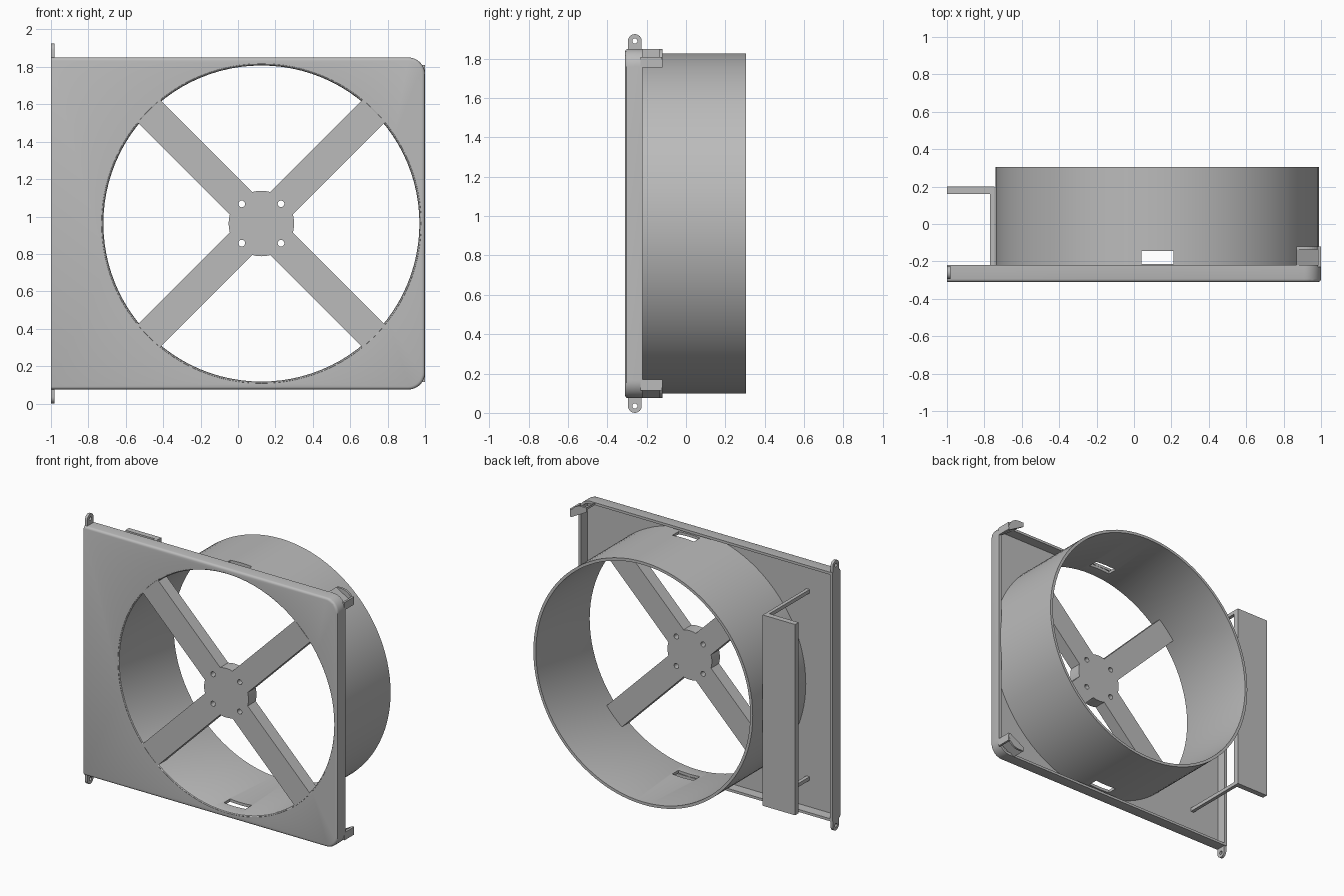
import bpy, bmesh
from math import sin, cos, pi, radians, asin, sqrt
from mathutils import Vector

old = bpy.data.objects.get("Cube")
if old:
    bpy.data.objects.remove(old)

grey = bpy.data.materials.new("plain grey")
grey.use_nodes = True
colour = (0.5, 0.5, 0.5, 1)
grey.diffuse_color = colour
grey.node_tree.nodes["Principled BSDF"].inputs["Base Color"].default_value = colour

MID = 0.9625            # height of the centre line
HALF = 0.8875           # half height of the face plate
RING_X = 0.125          # sideways offset of the duct
FRONT, LIP = -0.31, -0.22
WALL = 0.018


def finish(name, bm):
    bmesh.ops.recalc_face_normals(bm, faces=bm.faces)
    mesh = bpy.data.meshes.new(name)
    bm.to_mesh(mesh)
    bm.free()
    mesh.materials.append(grey)
    obj = bpy.data.objects.new(name, mesh)
    bpy.context.collection.objects.link(obj)
    return obj


def prism(name, points, start, end, axis="y"):
    """Extrude an outline: (x, z) along y, or (y, z) along x."""
    bm = bmesh.new()
    place = (lambda p: (p[0], start, p[1])) if axis == "y" else (lambda p: (start, p[0], p[1]))
    face = bm.faces.new([bm.verts.new(place(p)) for p in points])
    moved = bmesh.ops.extrude_face_region(bm, geom=[face])["geom"]
    shift = Vector((0, end - start, 0)) if axis == "y" else Vector((end - start, 0, 0))
    bmesh.ops.translate(bm, vec=shift, verts=[v for v in moved if isinstance(v, bmesh.types.BMVert)])
    return finish(name, bm)


def box(name, x0, x1, y0, y1, z0, z1):
    return prism(name, [(x0, z0), (x1, z0), (x1, z1), (x0, z1)], y0, y1)


def arc(cx, cz, r, a0, a1, n):
    steps = [radians(a0 + (a1 - a0) * i / n) for i in range(n + 1)]
    return [(cx + r * cos(a), cz + r * sin(a)) for a in steps]


def disc(cx, cz, r, n):
    return arc(cx, cz, r, 0, 360, n)[:-1]


def apply(obj, mod):
    bpy.context.view_layer.objects.active = obj
    bpy.ops.object.modifier_apply(modifier=mod.name)


def cut(obj, *cutters):
    for cutter in cutters:
        mod = obj.modifiers.new("cut", "BOOLEAN")
        mod.operation, mod.solver, mod.object = "DIFFERENCE", "EXACT", cutter
        apply(obj, mod)
        bpy.data.objects.remove(cutter)


def smooth(obj, angle=30):
    bpy.ops.object.select_all(action="DESELECT")
    obj.select_set(True)
    bpy.context.view_layer.objects.active = obj
    bpy.ops.object.shade_smooth_by_angle(angle=radians(angle))


def plate_outline(inset):
    """Square corners on one side, rounded corners on the other."""
    r, h, right = 0.09 - inset, HALF - inset, 1 - inset
    return ([(-1 + inset, MID - h)] + arc(right - r, MID - h + r, r, -90, 0, 10)
            + arc(right - r, MID + h - r, r, 0, 90, 10) + [(-1 + inset, MID + h)])


# Face plate: shallow tray with softened front edge and round opening
plate = prism("face_plate", plate_outline(0), FRONT, LIP)
bevel = plate.modifiers.new("soft edge", "BEVEL")
bevel.limit_method, bevel.width, bevel.segments = "WEIGHT", 0.016, 3
weights = plate.data.attributes.new("bevel_weight_edge", "FLOAT", "EDGE")
for edge in plate.data.edges:
    ends = [plate.data.vertices[i].co for i in edge.vertices]
    on_front = all(abs(p.y - FRONT) < 0.001 for p in ends)
    if on_front and not all(p.x < -0.99 for p in ends):
        weights.data[edge.index].value = 1
apply(plate, bevel)
cut(plate, prism("tray_cutter", plate_outline(WALL), FRONT + WALL, LIP + 0.1),
    prism("opening_cutter", disc(RING_X, MID, 0.855, 96), FRONT - 0.1, LIP))
smooth(plate)

# Round duct, turned from a wall section (radius, depth)
section = [(0.854, -0.309), (0.848, -0.305), (0.845, -0.295),
           (0.845, 0.305), (0.865, 0.305), (0.865, -0.3)]
bm = bmesh.new()
SEG = 96
loops = [[bm.verts.new((RING_X + r * cos(2 * pi * i / SEG), y, MID + r * sin(2 * pi * i / SEG)))
          for r, y in section] for i in range(SEG)]
for i in range(SEG):
    a, b = loops[i], loops[(i + 1) % SEG]
    for j in range(len(section)):
        k = (j + 1) % len(section)
        bm.faces.new((a[j], a[k], b[k], b[j]))
duct = finish("duct_ring", bm)
cut(duct, box("slot_cutter", 0.04, 0.21, -0.215, -0.145, -0.1, 2.1))
smooth(duct)

# Four diagonal spokes and hub in one outline, with mounting holes
half_w, hub_r, reach = 0.085, 0.175, 0.8515
spread = 45 - asin(half_w / hub_r) * 180 / pi
outline = []
for q in range(4):
    a = radians(45 + 90 * q)
    for side in (-1, 1):
        outline.append((RING_X + reach * cos(a) - side * half_w * sin(a),
                        MID + reach * sin(a) + side * half_w * cos(a)))
    mid_angle = 90 + 90 * q
    outline += arc(RING_X, MID, hub_r, mid_angle - spread, mid_angle + spread, 6)
spokes = prism("spokes_and_hub", outline, FRONT, LIP)
cut(spokes, *[prism("hole_cutter", disc(RING_X + sx * 0.105, MID + sz * 0.105, 0.018, 16), -0.5, 0)
              for sx in (-1, 1) for sz in (-1, 1)])
smooth(spokes)

# Side bracket: upright panel standing off the plate
box("bracket_panel", -1, -0.745, 0.16, 0.2, MID - 0.68, MID + 0.68)

for s, word in ((1, "upper"), (-1, "lower")):
    # Thin arms holding the bracket panel
    z = MID + s * 0.667
    box(word + "_bracket_arm", -0.77, -0.745, FRONT + 0.005, 0.17, z - 0.013, z + 0.013)

    # Screw tabs with rounded ends
    tip = MID + s * (0.9625 - 0.035)
    root = MID + s * (HALF - 0.01)
    tab = prism(word + "_screw_tab",
                [(-0.225, root)] + arc(-0.26, tip, 0.035, 0, s * 180, 12) + [(-0.295, root)],
                -1, -1 + WALL, "x")
    cut(tab, prism("tab_hole_cutter", disc(-0.26, tip, 0.013, 16), -1.2, -0.8, "x"))
    smooth(tab)

    # Corner clips: back cap, slanted web and short side wall
    top = MID + s * HALF
    low = top - s * 0.095
    curve = arc(0.91, top - s * 0.09, 0.09, s * 90, 0, 10)
    prism(word + "_clip_cap", [(0.87, top)] + curve + [(1, low), (0.985, low), (0.87, top - s * 0.03)],
          -0.135, -0.12)
    prism(word + "_clip_web", [(0.87, top), (1, top - s * 0.08), (1, low), (0.985, low),
                               (0.87, top - s * 0.015)], LIP - 0.01, -0.12)
    box(word + "_clip_side", 0.985, 1, LIP - 0.01, -0.121, low, top - s * 0.04)
